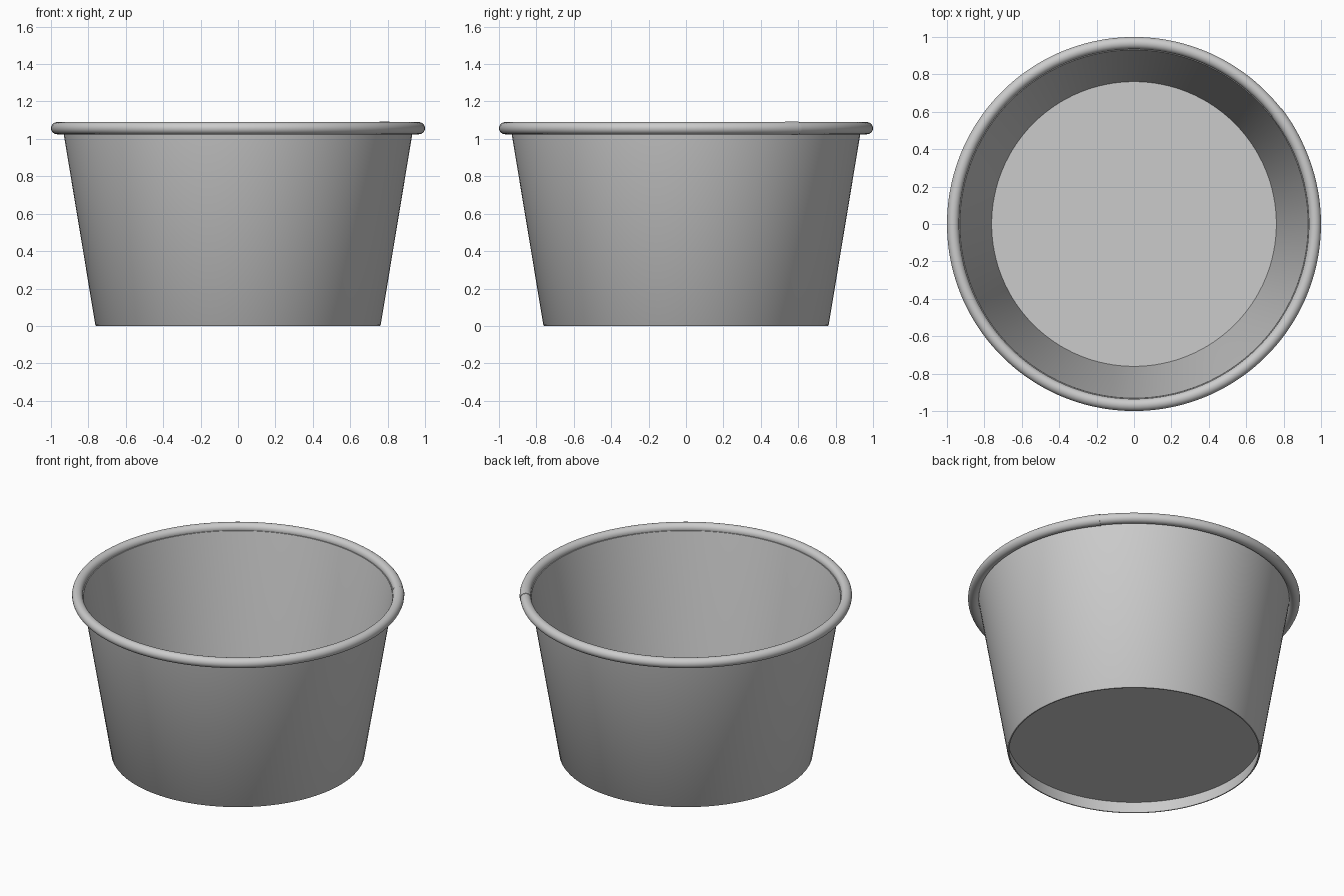
import bpy, bmesh, math

if "Cube" in bpy.data.objects:
    bpy.data.objects.remove(bpy.data.objects["Cube"])

SEG = 128

# Single grey colour
grey = bpy.data.materials.new("light_grey")
grey.diffuse_color = (0.6, 0.6, 0.6, 1)
grey.use_nodes = True
grey.node_tree.nodes["Principled BSDF"].inputs["Base Color"].default_value = grey.diffuse_color


def add_part(name, verts, faces):
    mesh = bpy.data.meshes.new(name)
    mesh.from_pydata(verts, [], faces)
    bm = bmesh.new()
    bm.from_mesh(mesh)
    bmesh.ops.recalc_face_normals(bm, faces=bm.faces)
    bm.to_mesh(mesh)
    bm.free()
    mesh.materials.append(grey)
    ob = bpy.data.objects.new(name, mesh)
    bpy.context.collection.objects.link(ob)
    bpy.ops.object.select_all(action='DESELECT')
    ob.select_set(True)
    bpy.context.view_layer.objects.active = ob
    bpy.ops.object.shade_smooth_by_angle(angle=math.radians(35))
    return ob


def lathe(name, profile):
    """Revolve a closed (radius, z) profile around z."""
    n = len(profile)
    verts = [(r * math.cos(2 * math.pi * i / SEG), r * math.sin(2 * math.pi * i / SEG), z)
             for i in range(SEG) for r, z in profile]
    faces = [(i * n + j, (i + 1) % SEG * n + j,
              (i + 1) % SEG * n + (j + 1) % n, i * n + (j + 1) % n)
             for i in range(SEG) for j in range(n)]
    return add_part(name, verts, faces)


# Tapered wall with a recessed floor
lathe("tub_wall", [(0.758, 0.0), (0.763, 0.006), (0.936, 1.05),
                   (0.931, 1.05), (0.761, 0.08), (0.751, 0.0)])
disc = [(0.763 * math.cos(2 * math.pi * i / SEG), 0.763 * math.sin(2 * math.pi * i / SEG))
        for i in range(SEG)]
add_part("tub_floor",
         [(x, y, 0.077) for x, y in disc] + [(x, y, 0.081) for x, y in disc],
         [tuple(range(SEG)), tuple(range(SEG, 2 * SEG))] +
         [(i, (i + 1) % SEG, SEG + (i + 1) % SEG, SEG + i) for i in range(SEG)])

# Rolled rim, with a small overlap step at the seam
RING, SEAM = 24, math.radians(38)
verts, faces = [], []
for i in range(SEG + 1):
    t = 2 * math.pi * i / SEG
    a = SEAM - t
    minor = 0.0325 + 0.003 * max(0, 1 - t / 0.25)
    for j in range(RING):
        b = 2 * math.pi * j / RING
        r = 0.9675 + minor * math.cos(b)
        verts.append((r * math.cos(a), r * math.sin(a), 1.0572 + minor * math.sin(b)))
for i in range(SEG):
    for j in range(RING):
        k = (j + 1) % RING
        faces.append((i * RING + j, (i + 1) * RING + j, (i + 1) * RING + k, i * RING + k))
faces.append(tuple(range(RING)))
faces.append(tuple(range(SEG * RING, (SEG + 1) * RING)))
add_part("rolled_rim", verts, faces)
